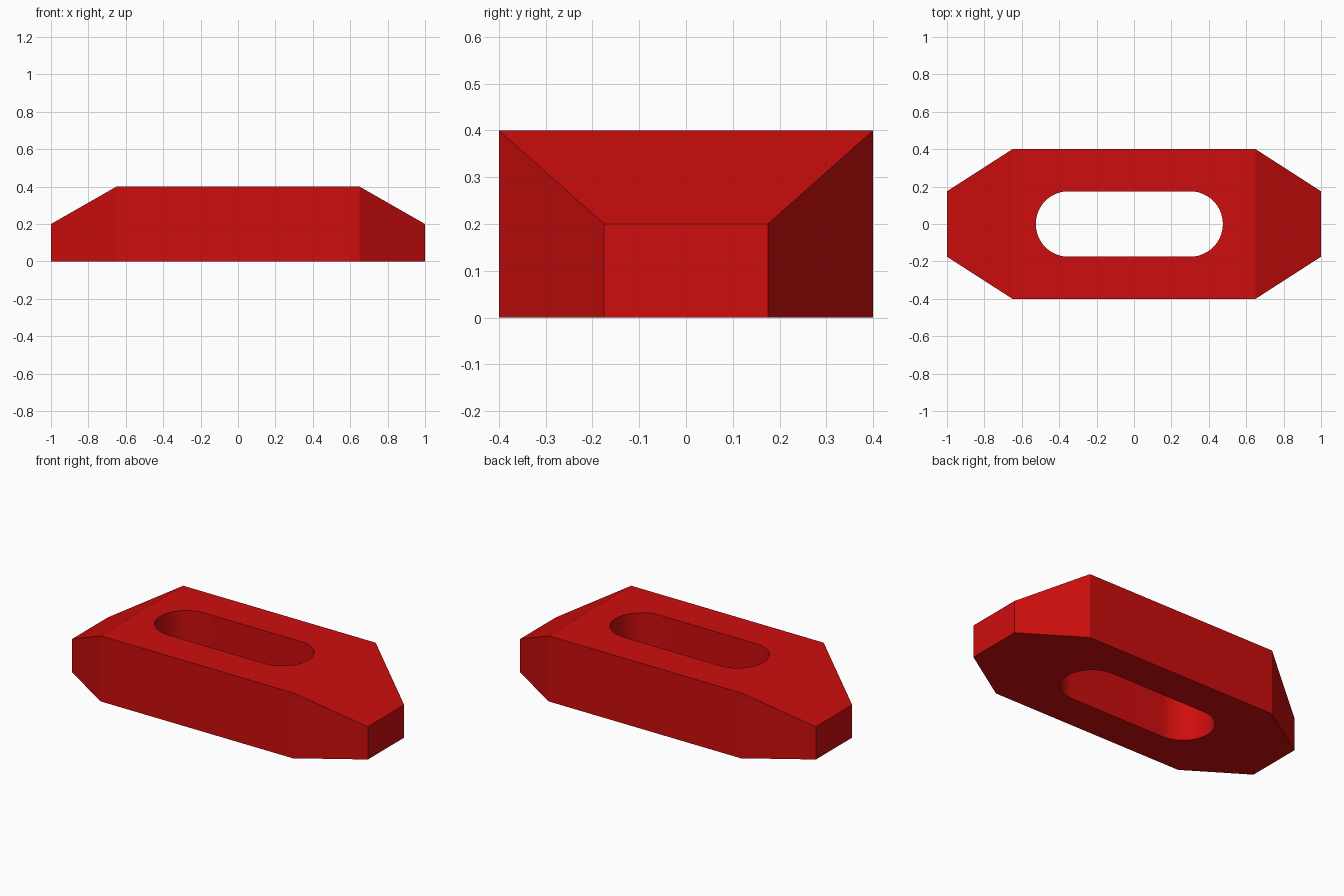
import bpy
import bmesh
from math import cos, sin, pi, radians

if "Cube" in bpy.data.objects:
    bpy.data.objects.remove(bpy.data.objects["Cube"], do_unlink=True)

# Main sizes
END_X, SHOULDER_X = 1.0, 0.65
END_Y, SIDE_Y = 0.175, 0.4
END_Z, TOP_Z = 0.2, 0.4
SLOT_LEFT, SLOT_RIGHT, SLOT_R = -0.35, 0.3, 0.175

red = bpy.data.materials.new("clamp_red")
red.use_nodes = True
colour = (0.62, 0.004, 0.004, 1)
red.diffuse_color = colour
red.node_tree.nodes["Principled BSDF"].inputs["Base Color"].default_value = colour


def make_object(name, bm):
    bmesh.ops.recalc_face_normals(bm, faces=bm.faces)
    mesh = bpy.data.meshes.new(name)
    bm.to_mesh(mesh)
    bm.free()
    mesh.materials.append(red)
    obj = bpy.data.objects.new(name, mesh)
    bpy.context.collection.objects.link(obj)
    return obj


def wall_between(bm, low, high):
    for i in range(len(low)):
        j = (i + 1) % len(low)
        bm.faces.new((low[i], low[j], high[j], high[i]))


# Clamp body: eight-sided plan, with the top sloping down at both ends
bm = bmesh.new()
outline = [(END_X, -END_Y, END_Z), (END_X, END_Y, END_Z),
           (SHOULDER_X, SIDE_Y, TOP_Z), (-SHOULDER_X, SIDE_Y, TOP_Z),
           (-END_X, END_Y, END_Z), (-END_X, -END_Y, END_Z),
           (-SHOULDER_X, -SIDE_Y, TOP_Z), (SHOULDER_X, -SIDE_Y, TOP_Z)]
low = [bm.verts.new((x, y, 0)) for x, y, z in outline]
high = [bm.verts.new(p) for p in outline]
bm.faces.new(low)
wall_between(bm, low, high)
for ids in ((0, 1, 2, 7), (2, 3, 6, 7), (3, 4, 5, 6)):
    bm.faces.new([high[i] for i in ids])
body = make_object("clamp_body", bm)

# Slot cutter: long hole with round ends
bm = bmesh.new()
STEPS = 32
profile = []
for centre, start in ((SLOT_RIGHT, -pi / 2), (SLOT_LEFT, pi / 2)):
    for i in range(STEPS + 1):
        a = start + pi * i / STEPS
        profile.append((centre + SLOT_R * cos(a), SLOT_R * sin(a)))
low = [bm.verts.new((x, y, -0.1)) for x, y in profile]
high = [bm.verts.new((x, y, TOP_Z + 0.1)) for x, y in profile]
bm.faces.new(low)
bm.faces.new(high)
wall_between(bm, low, high)
cutter = make_object("slot_cutter", bm)
cutter.hide_render = True

# Cut the slot through the body
cut = body.modifiers.new("slot", "BOOLEAN")
cut.operation = "DIFFERENCE"
cut.solver = "EXACT"
cut.object = cutter
bpy.ops.object.select_all(action="DESELECT")
body.select_set(True)
bpy.context.view_layer.objects.active = body
bpy.ops.object.modifier_apply(modifier=cut.name)
bpy.data.objects.remove(cutter, do_unlink=True)

# Round slot ends are smooth, the body stays crisp
bpy.ops.object.shade_smooth_by_angle(angle=radians(25))
